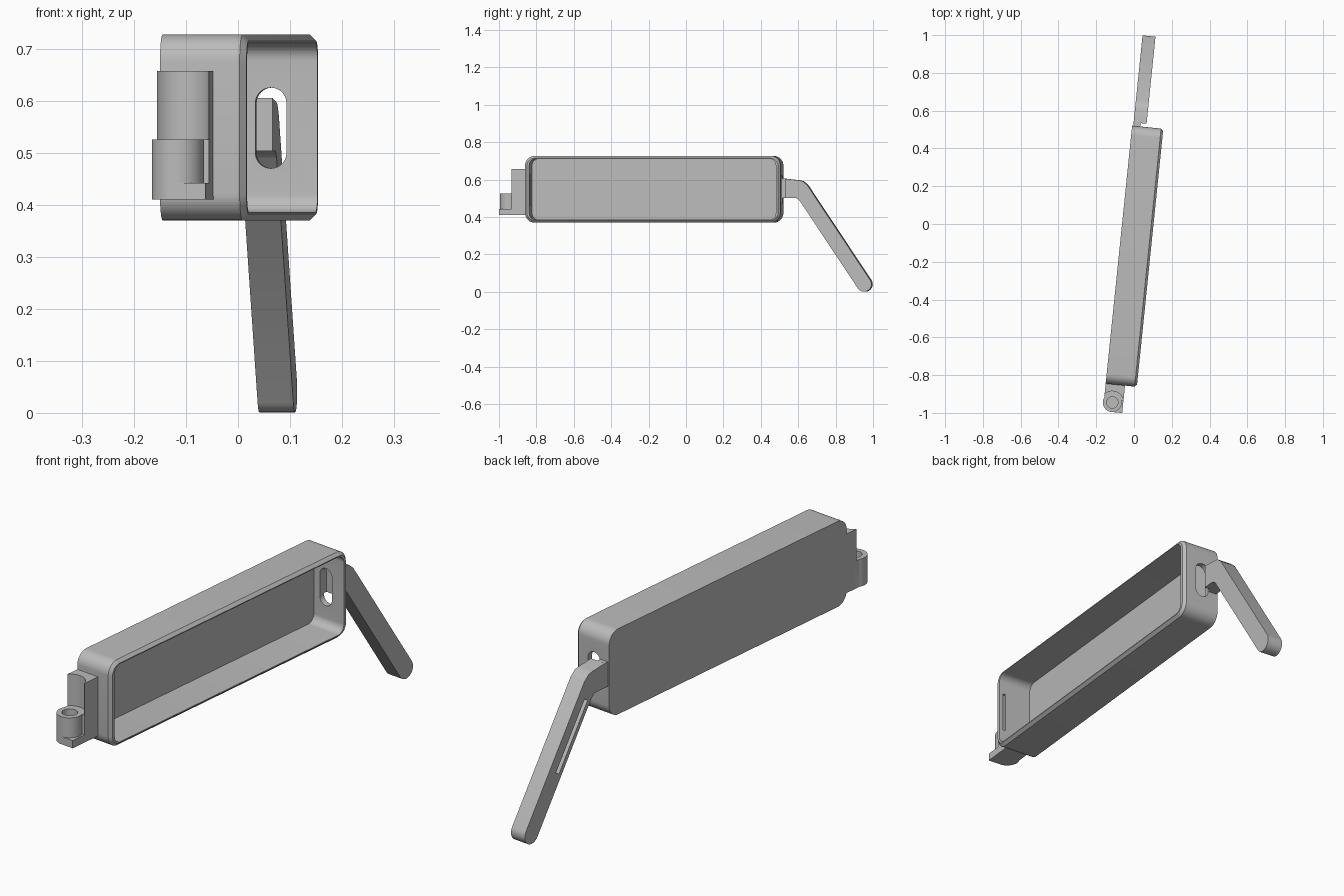
import bpy, bmesh
from math import sin, cos, pi, radians, atan2
from mathutils import Vector

if "Cube" in bpy.data.objects:
    bpy.data.objects.remove(bpy.data.objects["Cube"], do_unlink=True)

TILT = radians(-5.86)   # the whole case is turned slightly about z

grey = bpy.data.materials.new("plain_grey")
grey.use_nodes = True
grey.diffuse_color = (0.5, 0.5, 0.5, 1)
grey.node_tree.nodes["Principled BSDF"].inputs["Base Color"].default_value = (0.5, 0.5, 0.5, 1)


def arc(a, b, r, start, end, n=10):
    return [(a + r * cos(start + (end - start) * i / n),
             b + r * sin(start + (end - start) * i / n)) for i in range(n + 1)]


def rounded(a0, a1, b0, b1, r, n=10):
    corners = [(a1 - r, b1 - r), (a0 + r, b1 - r), (a0 + r, b0 + r), (a1 - r, b0 + r)]
    pts = []
    for k, (a, b) in enumerate(corners):
        pts += arc(a, b, r, k * pi / 2, (k + 1) * pi / 2, n)
    return pts


def loft(name, layers, axis):
    """Stack outlines along an axis; each layer is (position, outline)."""
    place = {"x": lambda p, a, b: (p, a, b),
             "y": lambda p, a, b: (a, p, b),
             "z": lambda p, a, b: (a, b, p)}[axis]
    bm = bmesh.new()
    rings = [[bm.verts.new(place(p, a, b)) for a, b in pts] for p, pts in layers]
    n = len(rings[0])
    for low, high in zip(rings, rings[1:]):
        for i in range(n):
            j = (i + 1) % n
            bm.faces.new((low[i], low[j], high[j], high[i]))
    bm.faces.new(rings[0])
    bm.faces.new(rings[-1])
    bmesh.ops.remove_doubles(bm, verts=bm.verts, dist=0.00001)
    bmesh.ops.recalc_face_normals(bm, faces=bm.faces)
    mesh = bpy.data.meshes.new(name)
    bm.to_mesh(mesh)
    bm.free()
    obj = bpy.data.objects.new(name, mesh)
    bpy.context.collection.objects.link(obj)
    mesh.materials.append(grey)
    obj.rotation_euler.z = TILT
    return obj


def prism(name, pts, axis, low, high):
    return loft(name, [(low, pts), (high, pts)], axis)


def rect(a0, a1, b0, b1):
    return [(a0, b0), (a1, b0), (a1, b1), (a0, b1)]


def combine(obj, other, operation="DIFFERENCE"):
    other.hide_render = True
    mod = obj.modifiers.new("cut", "BOOLEAN")
    mod.operation, mod.solver, mod.object = operation, "EXACT", other
    bpy.context.view_layer.objects.active = obj
    bpy.ops.object.modifier_apply(modifier=mod.name)
    bpy.data.objects.remove(other, do_unlink=True)


# Open tray with a chamfered rim
BACK, RIM, CH = -0.063, 0.103, 0.012
Y0, Y1, Z0, Z1 = -0.856, 0.517, 0.37, 0.727
outline = rounded(Y0, Y1, Z0, Z1, 0.052)
inset = rounded(Y0 + CH, Y1 - CH, Z0 + CH, Z1 - CH, 0.04)
case = loft("case", [(BACK, outline), (RIM - CH, outline), (RIM, inset)], "x")
combine(case, prism("cavity", rounded(Y0 + 0.024, Y1 - 0.024, Z0 + 0.016, Z1 - 0.016, 0.034),
                    "x", BACK + 0.016, RIM + 0.1))

# Slot in the far end wall, and a latch groove inside the near one
combine(case, prism("end_slot", rounded(-0.017, 0.043, 0.47, 0.625, 0.0299), "y", Y1 - 0.06, Y1 + 0.02))
combine(case, prism("latch_groove", rect(0.072, 0.084, 0.46, 0.63), "y", Y0 + 0.012, Y0 + 0.05))

# Hinge bracket, hollowed above the knuckle for its mating part
PX, PY = -0.018, -0.952
bracket = prism("hinge_bracket", rect(BACK, 0.04, -0.935, Y0 + 0.005), "z", 0.41, 0.657)
combine(bracket, prism("clearance", arc(PX, PY, 0.06, 0, 2 * pi, 64)[:-1], "z", 0.525, 0.7))
knuckle = prism("hinge_knuckle", arc(PX, PY, 0.05, 0, 2 * pi, 64)[:-1], "z", 0.41, 0.525)
combine(bracket, knuckle, "UNION")
combine(bracket, prism("ledge", rect(PX, 0.04, PY - 0.05, -0.92), "z", 0.4101, 0.442), "UNION")
combine(bracket, prism("pin_hole", arc(PX, PY, 0.03, 0, 2 * pi, 48)[:-1], "z", 0.43, 0.6))

# Bent arm with a rounded tip
tip = Vector((0.958, 0.041))
along = Vector((0.555, -0.832))
across = Vector((0.832, 0.555))
turn = atan2(across.y, across.x)
shoulder = tip + across * 0.04 - along * 0.61
elbow = tip - across * 0.04 - along * 0.565
profile = [(0.535, 0.503), (0.535, 0.605), (0.605, 0.597), (0.628, 0.592), tuple(shoulder)]
profile += arc(tip.x, tip.y, 0.04, turn, turn - pi, 16)
profile += [tuple(elbow), (0.595, 0.501), (0.58, 0.503)]
arm = prism("arm", profile, "x", -0.057, 0.012)

# Long groove near the lower edge of the arm
start = tip - across * 0.012 - along * 0.55
end = start + along * 0.3
half = across * 0.01
groove = [tuple(p) for p in (start - half, end - half, end + half, start + half)]
combine(arm, prism("arm_groove", groove, "x", -0.1, -0.03))

# Neck joining arm and case
neck = prism("arm_neck", rect(-0.057, -0.02, 0.503, 0.605), "y", Y1 - 0.006, 0.537)

for obj in (case, bracket, arm, neck):
    bpy.ops.object.select_all(action="DESELECT")
    obj.select_set(True)
    bpy.context.view_layer.objects.active = obj
    bpy.ops.object.shade_smooth_by_angle(angle=radians(30))
